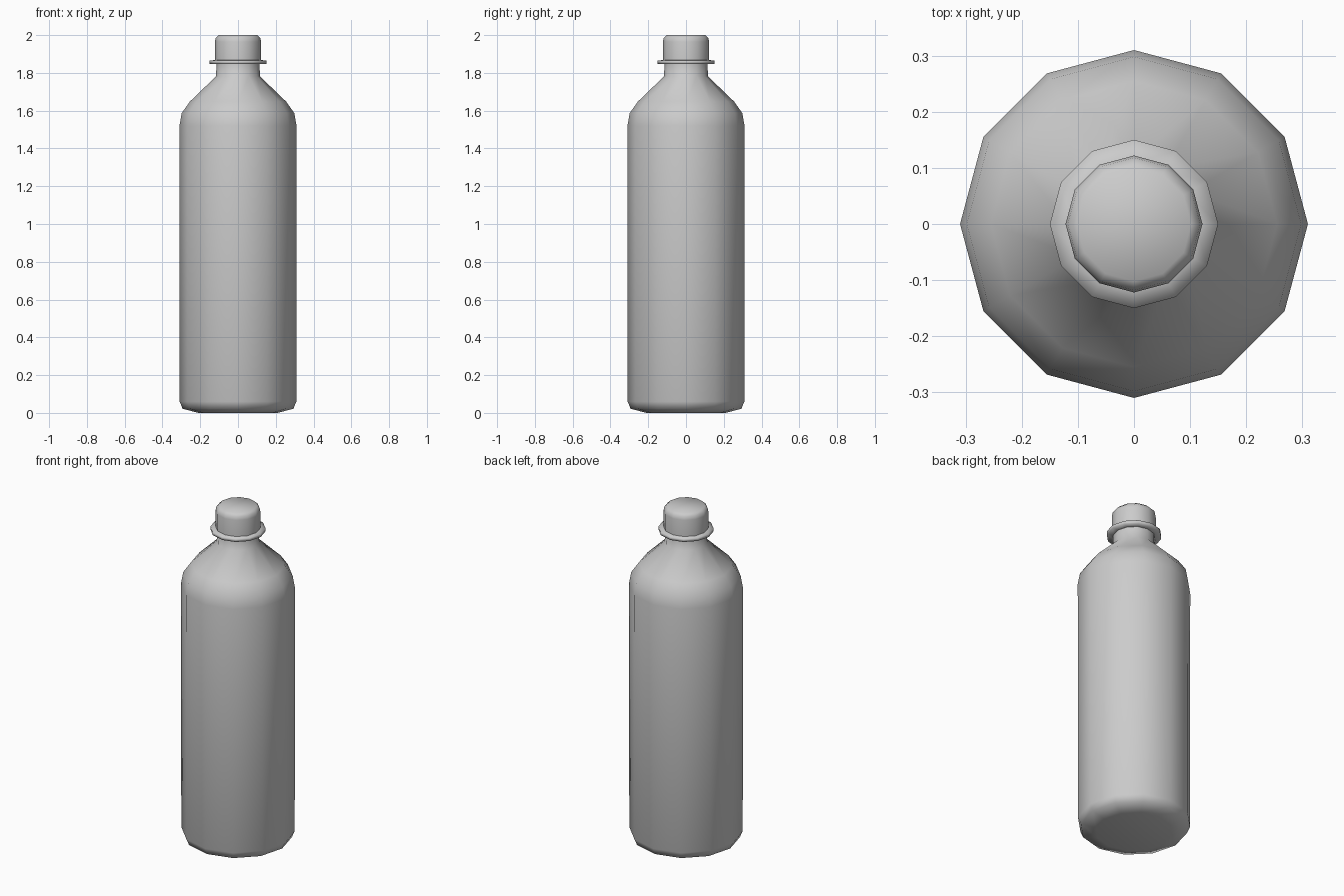
import bpy, bmesh, math

cube = bpy.data.objects.get("Cube")
if cube:
    bpy.data.objects.remove(cube, do_unlink=True)

SIDES = 12
GREY = (0.6, 0.6, 0.6, 1)

plastic = bpy.data.materials.new("grey plastic")
plastic.use_nodes = True
plastic.diffuse_color = GREY
plastic.node_tree.nodes["Principled BSDF"].inputs["Base Color"].default_value = GREY


def lathe(name, profile, cap_bottom=True, cap_top=True):
    """Turn a (radius, height) profile, listed upward, into a smooth twelve-sided part."""
    bm = bmesh.new()
    rings = []
    for r, z in profile:
        angles = [math.tau * i / SIDES for i in range(SIDES)]
        rings.append([bm.verts.new((r * math.cos(a), r * math.sin(a), z)) for a in angles])
    for low, high in zip(rings, rings[1:]):
        for i in range(SIDES):
            j = (i + 1) % SIDES
            bm.faces.new((low[i], low[j], high[j], high[i]))
    if cap_bottom:
        bm.faces.new(rings[0][::-1])
    if cap_top:
        bm.faces.new(rings[-1])
    for f in bm.faces:
        f.smooth = True
    mesh = bpy.data.meshes.new(name)
    bm.to_mesh(mesh)
    bm.free()
    mesh.materials.append(plastic)
    obj = bpy.data.objects.new(name, mesh)
    bpy.context.collection.objects.link(obj)
    return obj


# Body with rounded foot, sloping shoulder and neck
lathe("bottle_body", [
    (0.21, 0.0), (0.293, 0.022), (0.309, 0.06), (0.31, 1.52),
    (0.298, 1.587), (0.255, 1.648), (0.116, 1.782), (0.114, 1.855)], cap_top=False)

# Collar ring under the cap
lathe("neck_collar", [(0.11, 1.846), (0.15, 1.848), (0.15, 1.866), (0.11, 1.868)])

# Screw cap with a softened top edge
lathe("screw_cap", [(0.122, 1.862), (0.122, 1.965), (0.118, 1.985), (0.102, 2.0)],
      cap_bottom=False)
